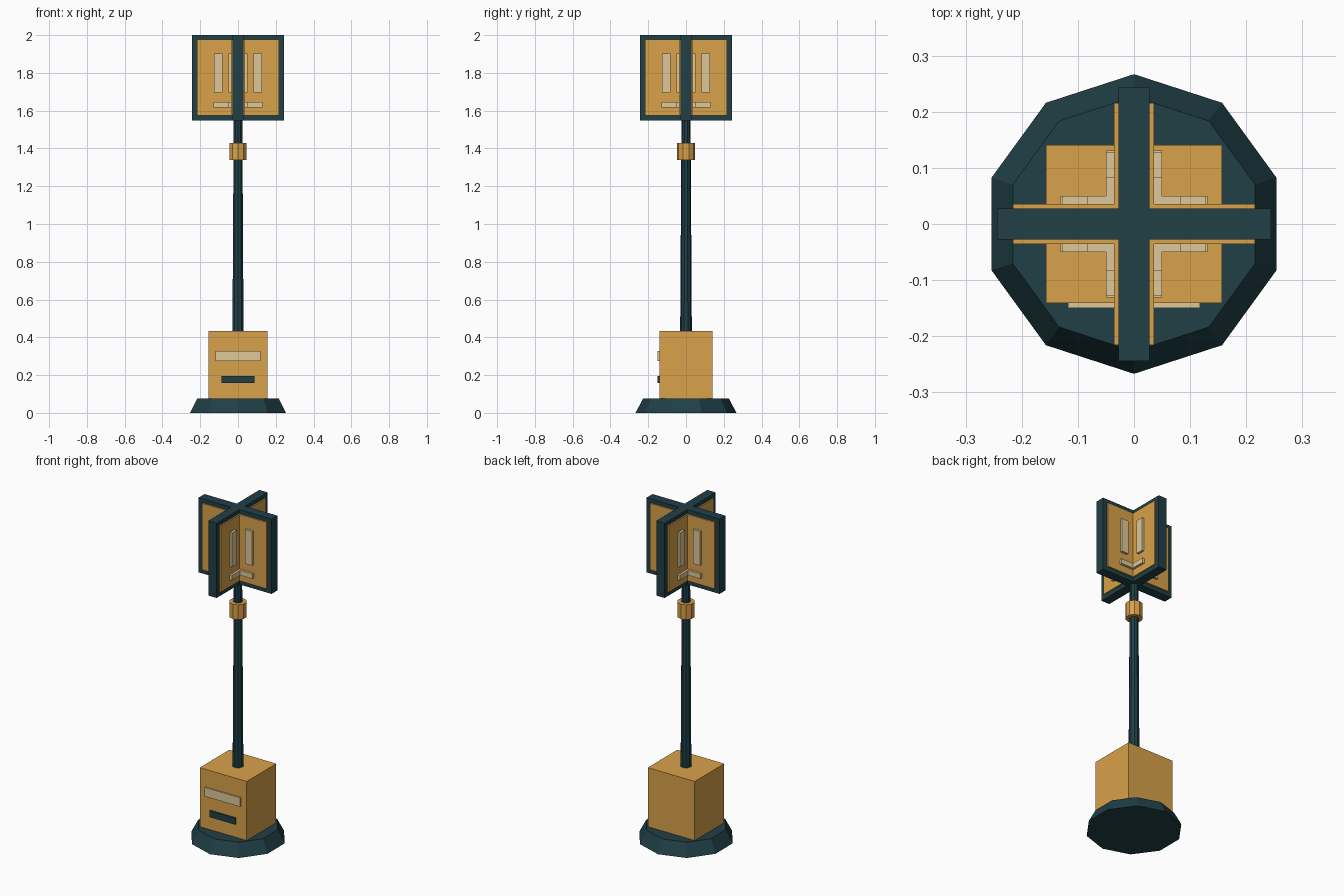
import bpy, bmesh
from math import sin, cos, pi
from mathutils import Matrix

if "Cube" in bpy.data.objects:
    bpy.data.objects.remove(bpy.data.objects["Cube"])


def material(name, rgb):
    m = bpy.data.materials.new(name)
    m.diffuse_color = (*rgb, 1)
    m.use_nodes = True
    m.node_tree.nodes["Principled BSDF"].inputs["Base Color"].default_value = m.diffuse_color
    return m


TEAL = material("dark_teal", (0.014, 0.050, 0.062))
GOLD = material("gold", (0.69, 0.36, 0.068))
CREAM = material("cream", (0.73, 0.58, 0.32))


def finish(name, bm, mat):
    bmesh.ops.recalc_face_normals(bm, faces=bm.faces)
    me = bpy.data.meshes.new(name)
    bm.to_mesh(me)
    bm.free()
    me.materials.append(mat)
    ob = bpy.data.objects.new(name, me)
    bpy.context.collection.objects.link(ob)
    return ob


def box(name, mat, x, y, z, turn=0.0):
    """Box from (min, max) ranges, turned about the z axis."""
    bm = bmesh.new()
    bmesh.ops.create_cube(bm, size=1)
    for v in bm.verts:
        v.co = [r[0] + (c + 0.5) * (r[1] - r[0]) for c, r in zip(v.co, (x, y, z))]
    bm.transform(Matrix.Rotation(turn, 4, 'Z'))
    return finish(name, bm, mat)


def frustum(name, mat, r0, r1, z0, z1, sides=10):
    """Flat-sided tapered column with a corner on the y axis."""
    bm = bmesh.new()
    rings = [[bm.verts.new((r * sin(2 * pi * i / sides), r * cos(2 * pi * i / sides), z))
              for i in range(sides)] for r, z in ((r0, z0), (r1, z1))]
    for ring in rings:
        bm.faces.new(ring)
    for i in range(sides):
        j = (i + 1) % sides
        bm.faces.new((rings[0][i], rings[0][j], rings[1][j], rings[1][i]))
    return finish(name, bm, mat)


# Foot, pole and collar
frustum("base", TEAL, 0.267, 0.227, 0, 0.077)
frustum("pole", TEAL, 0.031, 0.024, 0.42, 1.56)
frustum("collar", GOLD, 0.048, 0.048, 1.338, 1.428)

# Cabinet with label plate and slot on the front
box("cabinet", GOLD, (-0.157, 0.157), (-0.141, 0.141), (0.07, 0.434))
box("label_plate", CREAM, (-0.118, 0.118), (-0.150, -0.138), (0.274, 0.328))
box("slot", TEAL, (-0.087, 0.087), (-0.150, -0.138), (0.157, 0.196))

# Two crossed sign boards
for i in range(2):
    box(f"sign_frame_{i}", TEAL, (-0.244, 0.244), (-0.028, 0.028), (1.548, 2.0), i * pi / 2)

# Panel and raised strips on each of the four board sides
for i in range(4):
    t = i * pi / 2
    box(f"sign_panel_{i}", GOLD, (-0.216, 0.216), (-0.036, -0.02), (1.574, 1.976), t)
    box(f"bottom_strip_{i}", CREAM, (-0.131, 0.131), (-0.050, -0.03), (1.617, 1.647), t)
    for side, x in (("left", (-0.128, -0.083)), ("right", (0.083, 0.128))):
        box(f"{side}_strip_{i}", CREAM, x, (-0.050, -0.03), (1.696, 1.903), t)
